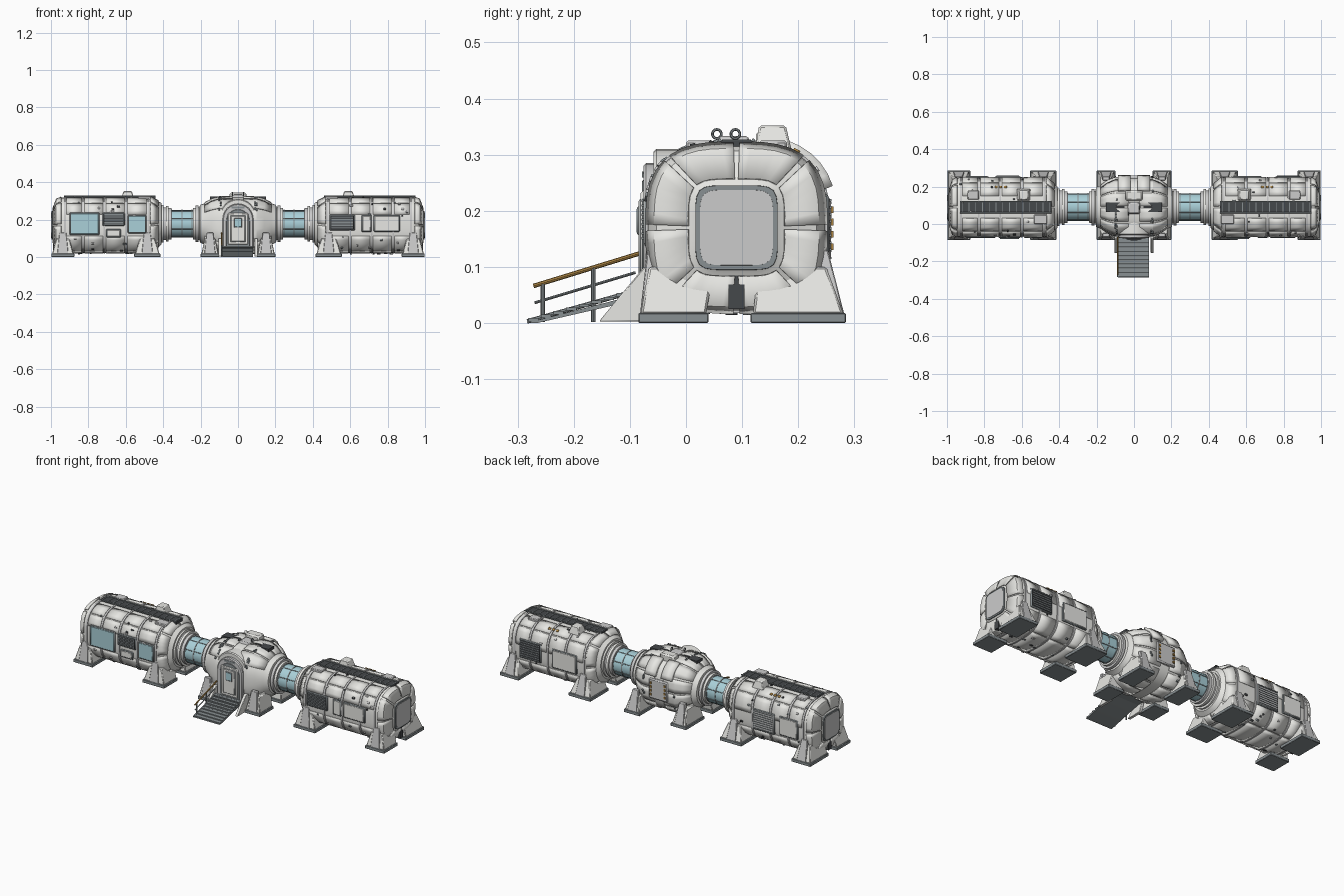
import bpy, bmesh, random
from math import sin, cos, pi, radians
from mathutils import Vector

if "Cube" in bpy.data.objects:
    bpy.data.objects.remove(bpy.data.objects["Cube"])

random.seed(4)
CY = 0.09  # y of the long axis through all modules


def material(name, rgb):
    m = bpy.data.materials.new(name)
    m.diffuse_color = (*rgb, 1)
    m.use_nodes = True
    m.node_tree.nodes["Principled BSDF"].inputs["Base Color"].default_value = m.diffuse_color
    return m


HULL = material("hull", (0.80, 0.80, 0.77))
PANEL = material("panel", (0.66, 0.67, 0.66))
GREY = material("mid_grey", (0.25, 0.28, 0.29))
DARK = material("dark", (0.06, 0.065, 0.07))
GLASS = material("glass", (0.40, 0.63, 0.69))
RAIL = material("rail", (0.42, 0.24, 0.06))


def make(name, verts, faces, mat, bevel=0):
    bm = bmesh.new()
    vs = [bm.verts.new(v) for v in verts]
    for f in faces:
        bm.faces.new([vs[i] for i in f])
    bmesh.ops.recalc_face_normals(bm, faces=bm.faces)
    me = bpy.data.meshes.new(name)
    bm.to_mesh(me)
    bm.free()
    ob = bpy.data.objects.new(name, me)
    bpy.context.collection.objects.link(ob)
    me.materials.append(mat)
    if bevel:
        b = ob.modifiers.new("bevel", "BEVEL")
        b.width, b.segments = bevel, 1
    return ob


BOX = [(0, 1, 2, 3), (4, 5, 6, 7), (0, 1, 5, 4), (1, 2, 6, 5), (2, 3, 7, 6), (3, 0, 4, 7)]


def wedge(name, low, z0, high, z1, mat=HULL, bevel=0):
    """Block between two rectangles (x0, x1, y0, y1) at two heights."""
    v = [(x, y, z) for (a, b, c, d), z in ((low, z0), (high, z1))
         for x, y in ((a, c), (b, c), (b, d), (a, d))]
    return make(name, v, BOX, mat, bevel)


def box(name, x0, x1, y0, y1, z0, z1, mat=HULL, bevel=0):
    return wedge(name, (x0, x1, y0, y1), z0, (x0, x1, y0, y1), z1, mat, bevel)


def tube(name, p, q, r, mat=GREY, n=8):
    p, q = Vector(p), Vector(q)
    rot = (q - p).to_track_quat('Z', 'Y')
    v = [e + rot @ Vector((r * cos(2 * pi * i / n), r * sin(2 * pi * i / n), 0)) for e in (p, q) for i in range(n)]
    f = [(i, (i + 1) % n, n + (i + 1) % n, n + i) for i in range(n)]
    return make(name, v, f + [tuple(range(n)), tuple(range(n, 2 * n))], mat)


def point(sec, a, off=0.0):
    """Point at angle a on a squarish ring (x, half_y, half_z, squareness, centre_z)."""
    x, hy, hz, n, cz = sec
    r = (abs(cos(a) / (hy + off)) ** n + abs(sin(a) / (hz + off)) ** n) ** (-1 / n)
    return (x, CY + r * cos(a), cz + r * sin(a))


def loft(name, secs, mat=HULL, n=48, off=0.0):
    v = [point(s, 2 * pi * i / n, off) for s in secs for i in range(n)]
    f = [(j * n + i, j * n + (i + 1) % n, (j + 1) * n + (i + 1) % n, (j + 1) * n + i)
         for j in range(len(secs) - 1) for i in range(n)]
    f += [tuple(range(n)), tuple(range((len(secs) - 1) * n, len(secs) * n))]
    return make(name, v, f, mat)


def plate(name, secs, a0, a1, off=0.002, mat=HULL, thick=0.006):
    """Curved plate following the hull between two angles in degrees."""
    k = max(1, int(abs(a1 - a0) / 7))
    v = [point(s, radians(a0 + (a1 - a0) * i / k), off) for s in secs for i in range(k + 1)]
    f = [(j * (k + 1) + i, j * (k + 1) + i + 1, (j + 1) * (k + 1) + i + 1, (j + 1) * (k + 1) + i)
         for j in range(len(secs) - 1) for i in range(k)]
    ob = make(name, v, f, mat)
    m = ob.modifiers.new("thickness", "SOLIDIFY")
    m.thickness, m.offset = thick, 0
    return ob


def front_panel(name, x0, x1, z0, z1, mat, back=False, slats=0):
    """Framed window, hatch or grille on the side of a module."""
    ys = (lambda a, b: (2 * CY - b, 2 * CY - a)) if back else (lambda a, b: (a, b))
    t = 0.005
    box(name + "_frame", x0 - t, x1 + t, *ys(-0.074, -0.05), z0 - t, z1 + t, GREY, 0.004)
    box(name, x0, x1, *ys(-0.076, -0.05), z0, z1, mat, 0.003)
    for i in range(slats):
        z = z0 + (i + 0.5) * (z1 - z0) / slats
        box(name + "_slat", x0 + 0.004, x1 - 0.004, *ys(-0.079, -0.07), z - 0.002, z + 0.002, GREY)


def leg(name, x0, x1, side, top=0.1):
    """Splayed leg with foot pad; side -1 is the front, 1 the back."""
    y0, y1 = (-0.085, 0.04) if side < 0 else (0.115, 0.285)
    box(name + "_foot", x0, x1, y0, y1, 0, 0.018, GREY, 0.002)
    w = (x1 - x0) * 0.22
    t0, t1 = (-0.066, 0.05) if side < 0 else (0.13, 0.25)
    wedge(name, (x0 + .004, x1 - .004, y0 + .004, y1 - .004), 0.016, (x0 + w, x1 - w, t0, t1), top, HULL, 0.004)
    yo, yt = (y0 + .003, t0 - .003) if side < 0 else (y1 - .003, t1 + .003)
    m = (x0 + x1) / 2
    wedge(name + "_brace", (m - .03, m + .03, min(yo, yo - side * .02), max(yo, yo - side * .02)), 0.016,
          (m - .018, m + .018, min(yt, yt - side * .02), max(yt, yt - side * .02)), top + .03, PANEL, 0.002)


def body(x):
    return (x, 0.158, 0.148, 3, 0.17)


# The two long modules, mirrored about the hub
for s, side in ((-1, "left"), (1, "right")):
    prof = [(.995, .07, .072, 5, .17), (.988, .08, .082, 4.5, .17), (.968, .143, .137, 3.2, .17), (.945, .156, .147, 3, .17),
            (.935, .158, .148, 3, .17), (.465, .158, .148, 3, .17), (.425, .122, .122, 2.4, .175), (.408, .11, .11, 2, .178)]
    loft(side + "_module_hull", [(s * p[0], *p[1:]) for p in prof])
    for i, (a, b, r) in enumerate(((.41, .398, .1), (.4, .385, .088), (.386, .372, .096), (.374, .355, .084))):
        loft(side + "_collar", [(s * x, r, r, 2, .178) for x in (a, b)], PANEL if i % 2 else HULL)
    # hull ribs and curved plates
    for x in (.925, .83, .715, .60, .48):
        loft(side + "_rib", [body(s * (x - .005)), body(s * (x + .005))], PANEL, off=.004)
    for xa, xb in ((.838, .917), (.723, .822), (.608, .707), (.488, .592)):
        for a0, a1 in ((8, 41), (43, 68), (112, 137), (139, 160), (200, 237), (239, 301), (303, 337)):
            plate(side + "_plate", [body(s * xa), body(s * xb)], a0, a1, .001)
    # petals on both tapered ends
    for i in range(8):
        a = 45 * i
        plate(side + "_end_petal", [(s * .99, .084, .085, 4.5, .17), (s * .971, .143, .137, 3.2, .17), (s * .945, .158, .149, 3, .17)], a + 2, a + 43)
        plate(side + "_taper_petal", [(s * .468, .158, .149, 3, .17), (s * .427, .124, .124, 2.4, .175)], a + 2, a + 43)
    # end hatch and the recess beneath it
    loft(side + "_hatch_frame", [(s * .98, .074, .076, 6, .17), (s * .998, .073, .075, 6, .17)], GREY)
    loft(side + "_hatch", [(s * .98, .066, .068, 6, .17), (s * 1.0, .065, .067, 6, .17)], PANEL)
    bx = sorted((s * .94, s * .988))
    box(side + "_end_recess", *bx, .076, .104, .025, .085, DARK)
    # legs
    for a, b, tag in ((.875, .998, "outer"), (.415, .555, "inner")):
        x0, x1 = sorted((s * a, s * b))
        for f in (-1, 1):
            leg(f"{side}_{tag}_{'front' if f < 0 else 'back'}_leg", x0, x1, f)
    # roof walkway, rails and equipment
    x0, x1 = sorted((s * .44, s * .95))
    box(side + "_walkway", x0 + .02, x1, .062, .118, .31, .325, DARK)
    for y in (.06, .12):
        tube(side + "_walkway_rail", (x0 + .02, y, .326), (x1, y, .326), .003)
    for i in range(14):
        x = x0 + .03 + i * .036
        box(side + "_walkway_slat", x, x + .004, .064, .116, .324, .327, GREY)
    wedge(side + "_roof_unit", (s * .59 - .04, s * .59 + .04, .122, .19), .30,
          (s * .59 - .022, s * .59 + .022, .13, .178), .352, HULL, .004)
    box(side + "_roof_box", s * .5 - .035, s * .5 + .035, .0, .05, .30, .325, PANEL, .004)
    box(side + "_roof_box", s * .86 - .03, s * .86 + .03, .13, .18, .30, .325, PANEL, .004)
    # small fittings scattered over the hull
    for i in range(45):
        x, a = random.uniform(.49, .92), random.choice((random.uniform(15, 165), random.uniform(195, 345)))
        plate(side + "_fitting", [body(s * x), body(s * (x + random.uniform(.006, .02)))], a, a + 3,
              .005, random.choice((DARK, GREY, PANEL)), .005)
    for i in range(3):
        x = .68 + .025 * i
        plate(side + "_marker", [body(s * x), body(s * (x + .014))], 50, 54, .006, RAIL, .004)
    # glazed corridor to the hub
    loft(side + "_corridor_glass", [(s * x, .073, .073, 2, .178) for x in (.235, .365)], GLASS, 32)
    for x in (.245, .30, .355):
        loft(side + "_corridor_ring", [(s * (x + d), .075, .075, 2, .178) for d in (-.003, .003)], GREY, 32)
    for i in range(8):
        a = pi / 8 + i * pi / 4
        y, z = CY + .073 * cos(a), .178 + .073 * sin(a)
        tube(side + "_corridor_bar", (s * .24, y, z), (s * .36, y, z), .002)

# Windows, grilles and hatches on module sides
front_panel("large_window", -.895, -.745, .122, .233, GLASS)
front_panel("small_window", -.585, -.495, .132, .22, GLASS)
front_panel("left_grille", -.72, -.61, .172, .232, DARK, slats=7)
front_panel("right_grille", .495, .62, .147, .222, DARK, slats=9)
front_panel("service_panel", .665, .71, .14, .22, HULL)
front_panel("cargo_panel", .73, .86, .14, .22, HULL)
front_panel("left_lower_panel", -.70, -.63, .11, .145, HULL)
front_panel("back_right_grille", .76, .89, .125, .225, DARK, True, 8)
front_panel("back_right_panel", .53, .68, .12, .22, HULL, True)
front_panel("back_left_louvre", -.74, -.61, .11, .22, PANEL, True, 9)
front_panel("back_left_panel", -.89, -.78, .12, .22, HULL, True)

# Central hub
half = [(.24, .083, .083, 2, .178), (.205, .088, .088, 2, .178), (.204, .105, .1, 2, .178), (.178, .116, .111, 2.2, .176),
        (.14, .142, .136, 2.5, .172), (.1, .157, .148, 2.8, .17), (.03, .158, .149, 2.8, .17)]
loft("hub_hull", half + [(-p[0], *p[1:]) for p in reversed(half)])
for s in (-1, 1):
    loft("hub_flange", [(s * x, .097, .097, 2, .178) for x in (.212, .228)], PANEL)
    for i in range(12):
        if i not in (5, 6):
            plate("hub_plate", [(s * p[0], *p[1:]) for p in half[3:]], 30 * i + 2, 30 * i + 28, .002)
    for i in range(16):
        a, x = random.choice((random.uniform(-50, 130), random.uniform(110, 150))), .105 - .004 * (i % 3)
        plate("hub_fitting", [(s * (x + d), .157, .148, 2.8, .17) for d in (-.008, .0)], a, a + 4, .007, GREY, .005)
    x0, x1 = sorted((s * .1, s * .2))
    leg("hub_front_leg", x0, x1, -1)
    leg("hub_back_leg", x0, x1, 1)
    # buttress flanking the steps
    b0, b1 = sorted((s * .088, s * .105))
    wedge("step_buttress", (b0, b1, -.155, -.06), .003, (b0, b1, -.075, -.03), .10, HULL, .002)
    box("hub_roof_strip", *sorted((s * .05, s * .15)), .065, .115, .29, .323, DARK)
    # rounded shoulder pods at the back
    plate("hub_back_pod", [(s * .02, .168, .15, 2.6, .175), (s * .085, .168, .15, 2.6, .175)], 22, 58, .002, HULL, .02)
box("hub_roof_unit", -.045, .045, .125, .18, .30, .345, HULL, .008)
wedge("hub_roof_mount", (-.04, .04, .05, .12), .31, (-.025, .025, .06, .11), .333, PANEL, .003)
for x, y in ((-.03, .055), (.03, .088)):
    bpy.ops.mesh.primitive_torus_add(location=(x, y, .337), rotation=(0, pi / 2, 0), major_radius=.008,
                                     minor_radius=.0025, major_segments=14, minor_segments=6)
    bpy.context.object.name = "lifting_ring"
    bpy.context.object.data.materials.append(GREY)
box("hub_back_panel", -.06, .06, .23, .258, .11, .225, PANEL, .006)
for x in (-.045, .045):
    for i in range(4):
        box("hub_back_marker", x - .005, x + .005, .25, .263, .13 + i * .022, .142 + i * .022, RAIL)


def arch(name, r, z0, spring, y0, y1, mat):
    """Round-headed block for the entrance."""
    pts = [(-r, z0)] + [(r * cos(pi - pi * i / 16), spring + r * sin(pi * i / 16)) for i in range(17)] + [(r, z0)]
    n = len(pts)
    f = [tuple(range(n)), tuple(range(n, 2 * n))] + [(i, (i + 1) % n, n + (i + 1) % n, n + i) for i in range(n)]
    return make(name, [(x, y, z) for y in (y0, y1) for x, z in pts], f, mat, .005)


# Entrance hood and door
arch("entrance_hood", .098, .05, .212, -.058, .08, HULL)
arch("entrance_surround", .082, .05, .203, -.076, .0, PANEL)
arch("entrance_recess", .066, .055, .192, -.078, .0, GREY)
box("entrance_door", -.055, .055, -.081, -.04, .065, .236, HULL, .005)
box("door_seam", -.042, .042, -.083, -.05, .078, .224, GREY, .004)
box("door_leaf", -.039, .039, -.085, -.06, .081, .221, HULL, .004)
box("door_window_frame", -.022, .022, -.087, -.07, .156, .209, GREY, .003)
box("door_window", -.018, .018, -.088, -.07, .16, .205, GLASS, .002)
box("hood_vent", -.035, .035, -.078, -.05, .259, .27, GREY)
box("entrance_sill", -.085, .08, -.088, 0, .045, .06, GREY)

# Entrance steps with a sloping base
v = [(x, y, z) for x in (-.086, .08) for y, z in ((-.285, 0), (-.265, 0), (-.07, .045), (-.07, .055))]
make("step_base", v, BOX, GREY)
for i in range(9):
    y, z = -.272 + i * .0225, .006 + i * .0063
    box("step_tread", -.086, .08, y - .009, y + .009, z - .003, z + .003, GREY)

# Handrail on the left of the steps
X = -.087
tube("handrail", (X, -.272, .066), (X, -.07, .128), .004, RAIL)
tube("handrail_mid", (X, -.27, .036), (X, -.09, .09), .0025)
tube("handrail_base", (X, -.283, .003), (X, -.08, .06), .004)
for y, top in ((-.255, .07), (-.165, .098)):
    tube("handrail_post", (X, y, .002), (X, y, top), .004)

# Smooth the rounded parts, keep panel edges sharp
bpy.ops.object.select_all(action='SELECT')
bpy.context.view_layer.objects.active = bpy.data.objects["hub_hull"]
bpy.ops.object.shade_smooth_by_angle(angle=radians(20))
